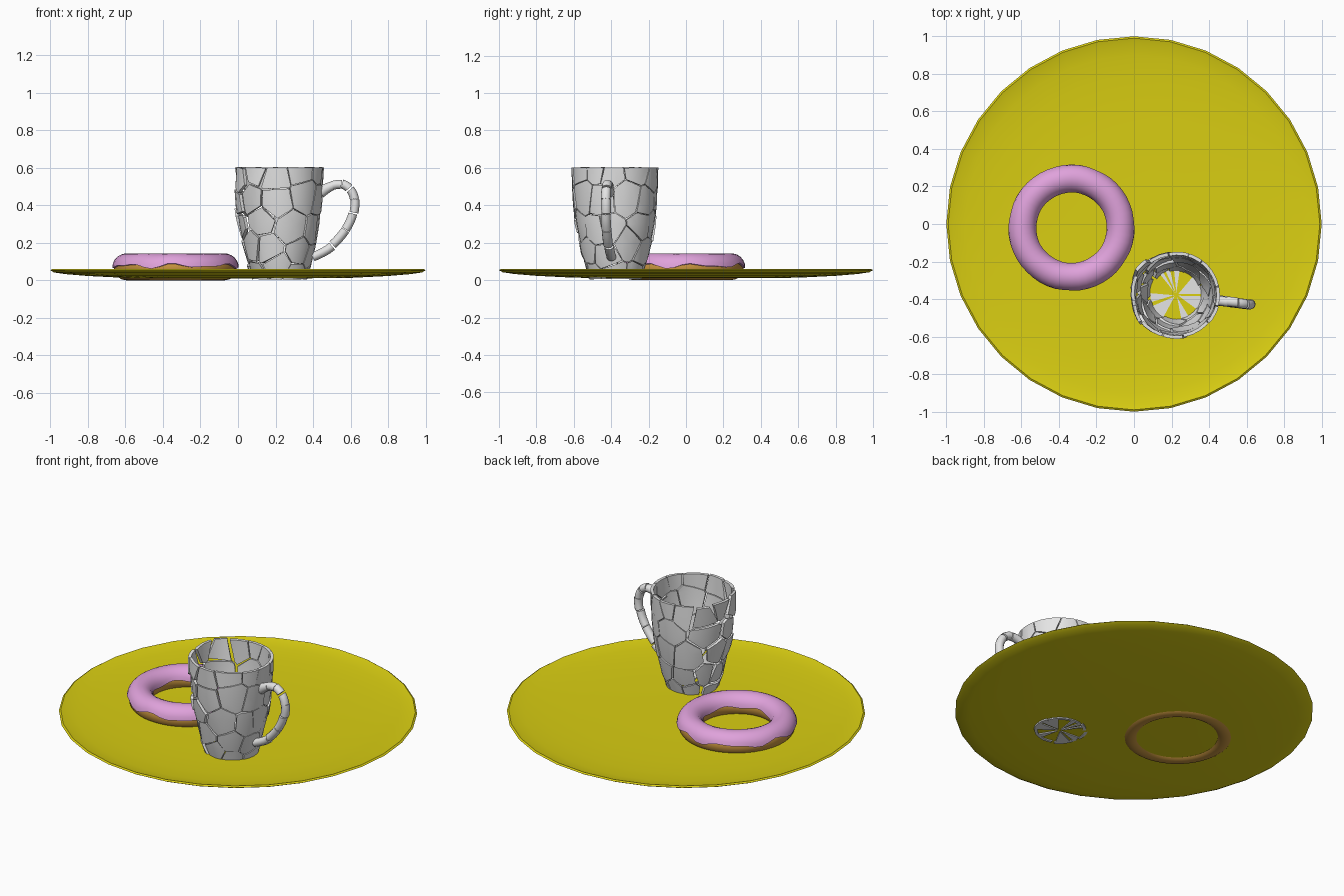
import bpy, bmesh, math, random
from math import sin, cos, pi, radians
from mathutils import Vector, Matrix, Euler

if "Cube" in bpy.data.objects:
    bpy.data.objects.remove(bpy.data.objects["Cube"])

random.seed(7)
R = random.uniform


def material(name, rgb):
    m = bpy.data.materials.new(name)
    m.diffuse_color = (*rgb, 1)
    m.use_nodes = True
    m.node_tree.nodes["Principled BSDF"].inputs["Base Color"].default_value = m.diffuse_color
    return m


YELLOW = material("plate yellow", (0.70, 0.62, 0.006))
PINK = material("icing pink", (0.74, 0.36, 0.71))
DOUGH = material("dough brown", (0.58, 0.30, 0.05))
GREY = material("mug white", (0.78, 0.78, 0.78))


def finish(bm, name, mat, angle=30):
    bmesh.ops.recalc_face_normals(bm, faces=bm.faces[:])
    me = bpy.data.meshes.new(name)
    bm.to_mesh(me)
    bm.free()
    me.materials.append(mat)
    ob = bpy.data.objects.new(name, me)
    bpy.context.collection.objects.link(ob)
    bpy.ops.object.select_all(action='DESELECT')
    ob.select_set(True)
    bpy.context.view_layer.objects.active = ob
    bpy.ops.object.shade_smooth_by_angle(angle=radians(angle))
    return ob


def skin(bm, rings, loop=False, caps=False):
    """Join closed rings of points with quads."""
    vs = [[bm.verts.new(p) for p in r] for r in rings]
    n = len(vs[0])
    pairs = list(zip(vs, vs[1:])) + ([(vs[-1], vs[0])] if loop else [])
    for a, b in pairs:
        for i in range(n):
            j = (i + 1) % n
            bm.faces.new((a[i], a[j], b[j], b[i]))
    if caps:
        bm.faces.new(vs[0])
        bm.faces.new(vs[-1])


def circle(r, z, n, c=(0, 0)):
    return [Vector((c[0] + r * cos(2 * pi * i / n), c[1] + r * sin(2 * pi * i / n), z))
            for i in range(n)]


# plate: shallow dish with a raised rim
plate_profile = [(0.3, 0.010), (0.6, 0.013), (0.8, 0.023), (0.92, 0.033), (0.98, 0.042),
                 (1.0, 0.053), (0.99, 0.060), (0.965, 0.053), (0.9, 0.044),
                 (0.78, 0.035), (0.6, 0.029), (0.3, 0.026)]
bm = bmesh.new()
skin(bm, [circle(r, z, 32) for r, z in plate_profile], caps=True)
finish(bm, "plate", YELLOW, 40)

# doughnut
DC, MAJOR = Vector((-0.333, -0.02, 0)), 0.262


def ring_point(t, a, r, z):
    d = MAJOR + r * cos(a)
    return DC + Vector((d * cos(t), d * sin(t), z + r * sin(a)))


N = 48
bm = bmesh.new()
skin(bm, [[ring_point(2 * pi * k / N, 2 * pi * i / 16, 0.065, 0.065) for i in range(16)]
          for k in range(N)], loop=True)
finish(bm, "doughnut", DOUGH, 60)

# icing with a wavy lower edge
bm = bmesh.new()
rings = []
for k in range(N):
    t = 2 * pi * k / N
    a0 = 0.12 + 0.13 * sin(7 * t) + 0.09 * sin(11 * t + 1)
    a1 = pi - 0.12 + 0.1 * sin(6 * t + 2)
    arc = [a0 + (a1 - a0) * i / 10 for i in range(11)]
    rings.append([ring_point(t, a, 0.075, 0.068) for a in arc]
                 + [ring_point(t, a, 0.060, 0.068) for a in (a1, pi / 2, a0)])
skin(bm, rings, loop=True)
finish(bm, "icing", PINK, 60)

# mug wall: a lathed sheet split into shards
C = (0.225, -0.378)
wall = [(0.140, 0.006), (0.150, 0.04), (0.168, 0.10), (0.190, 0.20), (0.209, 0.30),
        (0.221, 0.40), (0.227, 0.50), (0.231, 0.602)]


def wall_radius(z):
    for (r0, z0), (r1, z1) in zip(wall, wall[1:]):
        if z <= z1:
            return r0 + (r1 - r0) * (z - z0) / (z1 - z0)
    return wall[-1][0]


seeds = []
for row, (z, count) in enumerate([(0.05, 8), (0.16, 9), (0.29, 9), (0.42, 9), (0.56, 12)]):
    for i in range(count):
        a = 2 * pi * (i + 0.5 * (row % 2) + R(-0.35, 0.35)) / count
        zz = z + R(-0.04, 0.04)
        r = wall_radius(zz)
        seeds.append(Vector((C[0] + r * cos(a), C[1] + r * sin(a), zz)))

sheet = bmesh.new()
skin(sheet, [circle(r, z, 32, C) for r, z in wall])
mug = bmesh.new()


def add_to(target, part):
    me = bpy.data.meshes.new("temp")
    part.to_mesh(me)
    part.free()
    target.from_mesh(me)
    bpy.data.meshes.remove(me)


for s in seeds:
    ang = math.degrees(math.atan2(s.y - C[1], s.x - C[0])) % 360
    if s.z > 0.5 and 208 < ang < 232:      # missing rim piece
        continue
    loose = max(0, (C[0] - s.x) / 0.23)    # left side is more broken up
    bm = sheet.copy()
    for o in sorted((o for o in seeds if o is not s), key=lambda o: (o - s).length):
        if not bm.faces:
            break
        d = (o - s).normalized()
        bmesh.ops.bisect_plane(bm, geom=bm.verts[:] + bm.edges[:] + bm.faces[:],
                               plane_co=(s + o) / 2 - d * (0.002 + 0.005 * loose),
                               plane_no=d, clear_outer=True)
    if not bm.faces:
        bm.free()
        continue
    # thicken inwards
    res = bmesh.ops.extrude_face_region(bm, geom=bm.faces[:], use_keep_orig=True)
    for v in [g for g in res["geom"] if isinstance(g, bmesh.types.BMVert)]:
        off = Vector((v.co.x - C[0], v.co.y - C[1], 0)).normalized()
        v.co -= off * 0.018
    # nudge the shard
    out = Vector((s.x - C[0], s.y - C[1], 0)).normalized()
    k = 0.03 + 0.10 * loose
    rot = Euler((R(-k, k), R(-k, k), R(-k, k))).to_matrix().to_4x4()
    move = out * (R(-0.002, 0.004) + R(0.2, 1) * 0.025 * loose)
    bmesh.ops.transform(bm, matrix=Matrix.Translation(s + move) @ rot @ Matrix.Translation(-s),
                        verts=bm.verts[:])
    for v in bm.verts:
        v.co.z = min(max(v.co.z, 0.004), 0.605)
    add_to(mug, bm)
sheet.free()
finish(mug, "mug_wall_shards", GREY)

# mug base: wedges with gaps between them
bm = bmesh.new()
for a0, a1 in [(-35, -3), (2, 48), (82, 95), (104, 114), (120, 128), (176, 196),
               (205, 240), (-78, -60)]:
    steps = 5
    pts = [(0.012 * cos(radians((a0 + a1) / 2)), 0.012 * sin(radians((a0 + a1) / 2)))]
    for i in range(steps + 1):
        a = radians(a0 + (a1 - a0) * i / steps)
        pts.append((0.138 * cos(a), 0.138 * sin(a)))
    skin(bm, [[Vector((C[0] + x, C[1] + y, z)) for x, y in pts] for z in (0.006, 0.034)],
         caps=True)
finish(bm, "mug_base_shards", GREY)

# handle: tube along a curve, snapped into chunks
path = [(0.435, 0.470), (0.495, 0.503), (0.555, 0.511), (0.602, 0.478), (0.621, 0.41),
        (0.603, 0.32), (0.55, 0.235), (0.48, 0.168), (0.395, 0.125)]


def spline(t):
    i = min(int(t), len(path) - 2)
    u = t - i
    p = [Vector(path[min(max(i + d, 0), len(path) - 1)]) for d in (-1, 0, 1, 2)]
    return 0.5 * (2 * p[1] + (p[2] - p[0]) * u + (2 * p[0] - 5 * p[1] + 4 * p[2] - p[3]) * u * u
                  + (3 * p[1] - p[0] - 3 * p[2] + p[3]) * u ** 3)


bm = bmesh.new()
cuts = [0, 1.1, 2.0, 2.8, 3.7, 4.6, 5.6, 6.7, 8]
for t0, t1 in zip(cuts, cuts[1:]):
    shift = Vector((R(-1, 1), R(-1, 1), R(-1, 1))) * 0.003
    rings = []
    for i in range(5):
        t = t0 + 0.03 + (t1 - t0 - 0.06) * i / 4
        p = spline(t)
        d = (spline(min(t + 0.01, 8)) - spline(max(t - 0.01, 0))).normalized()
        y = -0.405 - (p.x - 0.43) * 0.12
        w = 0.024 + 0.008 * max(0, 1 - t)
        rings.append([Vector((p.x - d.y * w * cos(a), y + 0.026 * sin(a), p.y + d.x * w * cos(a)))
                      + shift for a in (2 * pi * j / 12 for j in range(12))])
    skin(bm, rings, caps=True)
finish(bm, "mug_handle", GREY, 40)
